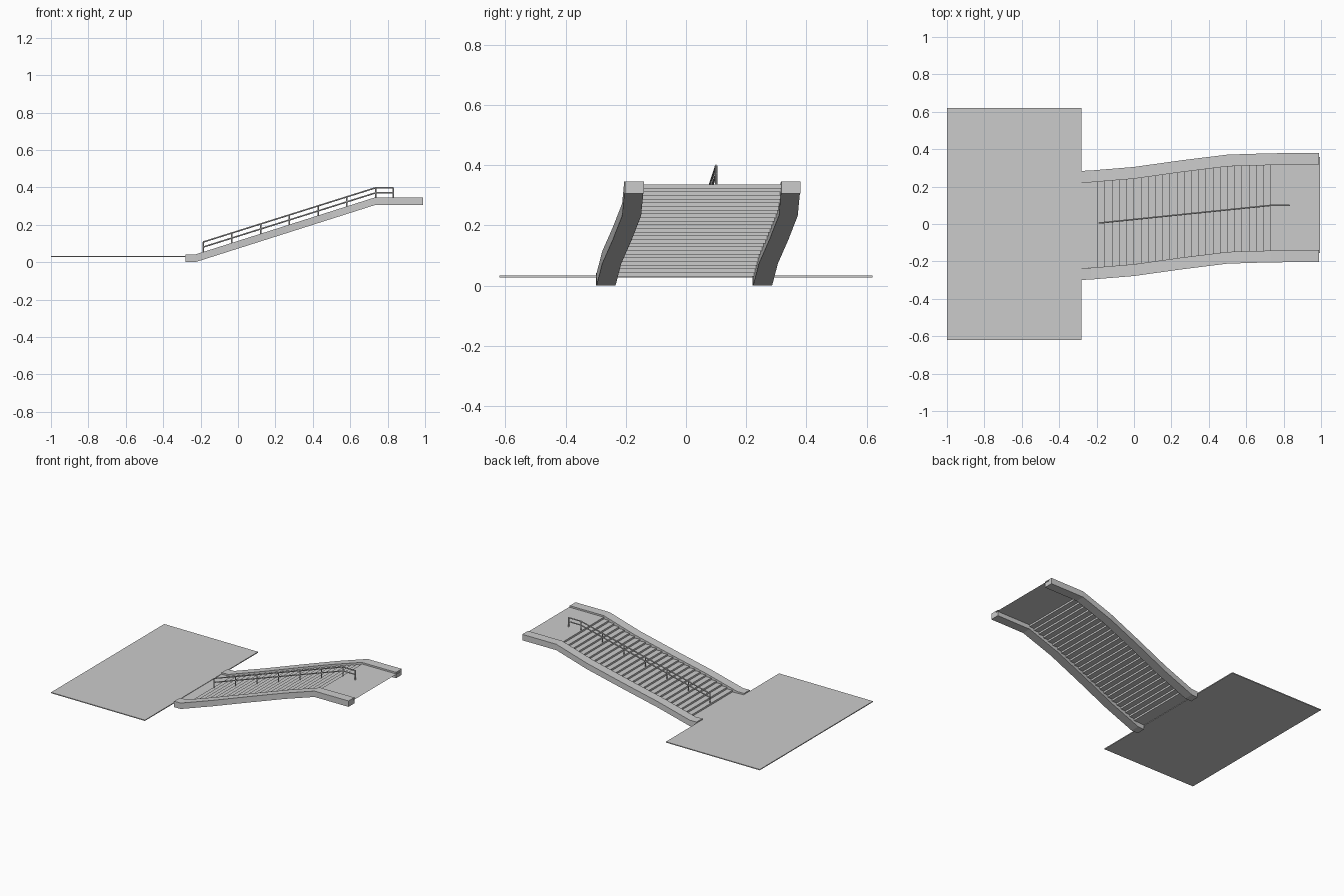
import bpy, bmesh
from mathutils import Vector

if "Cube" in bpy.data.objects:
    bpy.data.objects.remove(bpy.data.objects["Cube"])


def interp(pts, x):
    for (x0, v0), (x1, v1) in zip(pts, pts[1:]):
        if x <= x1:
            return v0 + (v1 - v0) * max(0, x - x0) / (x1 - x0)
    return pts[-1][1]


# plan curve of the far outer edge, underside slope of the side walls
PLAN = [(-.28, .284), (-.23, .286), (0, .305), (.25, .34), (.5, .371), (.73, .378), (.99, .38)]
SLOPE = [(-.28, 0), (-.23, 0), (.73, .305), (.99, .305)]
WALL, WIDTH, RISE = .063, .583, .041
STEPS, X0, X1, Z0, Z1 = 25, -.195, .73, .03, .335


def finish(name, bm):
    me = bpy.data.meshes.new(name)
    bm.to_mesh(me)
    bm.free()
    ob = bpy.data.objects.new(name, me)
    bpy.context.collection.objects.link(ob)
    return ob


def loft(name, rings, closed=True):
    bm = bmesh.new()
    vs = [[bm.verts.new(p) for p in r] for r in rings]
    n = len(rings[0])
    for a, b in zip(vs, vs[1:]):
        for i in range(n if closed else n - 1):
            j = (i + 1) % n
            bm.faces.new((a[i], b[i], b[j], a[j]))
    if closed:
        bm.faces.new(vs[0])
        bm.faces.new(vs[-1][::-1])
        bmesh.ops.recalc_face_normals(bm, faces=bm.faces)
    return finish(name, bm)


def box(name, lo, hi):
    loft(name, [[(x, lo[1], lo[2]), (x, hi[1], lo[2]), (x, hi[1], hi[2]), (x, lo[1], hi[2])]
                for x in (lo[0], hi[0])])


# lower ground platform
box("lower_platform", (-1, -.62, .027), (-.28, .62, .033))

# solid side walls following the slope and the plan curve
for name, shift in (("side_wall_back", 0), ("side_wall_front", -WIDTH + WALL)):
    rings = []
    for x, y in PLAN:
        z, o = interp(SLOPE, x), y + shift
        rings.append([(x, o - WALL, z), (x, o, z), (x, o, z + RISE), (x, o - WALL, z + RISE)])
    loft(name, rings)

# zigzag sheet of treads and risers, with the bottom floor
profile = [(-.28, Z0)]
for k in range(STEPS):
    x = X0 + (X1 - X0) * k / (STEPS - 1)
    profile += [(x, Z0 + (Z1 - Z0) * k / STEPS), (x, Z0 + (Z1 - Z0) * (k + 1) / STEPS)]
rows = []
for x, z in profile:
    y = interp(PLAN, x)
    rows.append([(x, y - WIDTH + WALL, z), (x, y - WALL, z)])
loft("steps", [r for r in rows], closed=False)

# upper landing
loft("upper_landing", [[(x, -.155, Z1), (x, .357, Z1)] for x in (X1, .995)], closed=False)


# central handrail
def rail_y(x):
    return interp([(-.19, .005), (.73, .1), (.83, .1)], x)


def bar(name, a, b, r=.004):
    a, b = Vector(a), Vector(b)
    d = b - a
    bm = bmesh.new()
    bmesh.ops.create_cone(bm, cap_ends=True, segments=8, radius1=r, radius2=r, depth=d.length)
    ob = finish(name, bm)
    ob.location = (a + b) / 2
    ob.rotation_euler = d.to_track_quat('Z', 'Y').to_euler()


TOP = [(-.187, .108), (.735, .398), (.832, .398)]
for label, drop in (("top_rail", 0), ("middle_rail", .027)):
    for i, ((xa, za), (xb, zb)) in enumerate(zip(TOP, TOP[1:])):
        bar(f"{label}_{i}", (xa, rail_y(xa), za - drop), (xb, rail_y(xb), zb - drop))

for i, x in enumerate([-.187 + .1537 * k for k in range(7)] + [.83]):
    k = min(STEPS, int((x - X0) / (X1 - X0) * (STEPS - 1)) + 1)
    bar(f"rail_post_{i}", (x, rail_y(x), Z0 + (Z1 - Z0) * k / STEPS), (x, rail_y(x), interp(TOP, x)))
